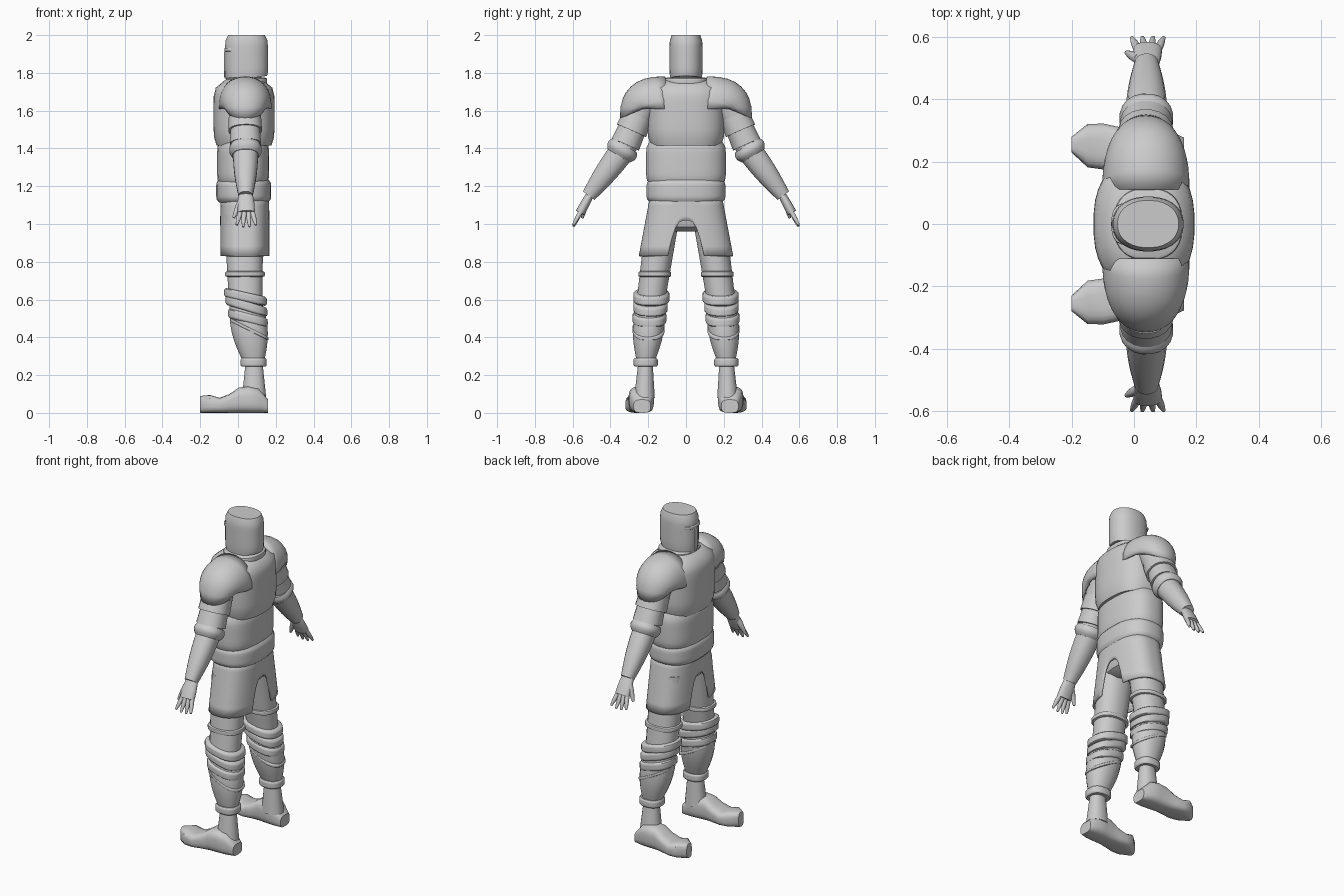
import bpy, bmesh, math
from mathutils import Vector

cube = bpy.data.objects.get("Cube")
if cube:
    bpy.data.objects.remove(cube)

X, Y, Z = Vector((1, 0, 0)), Vector((0, 1, 0)), Vector((0, 0, 1))

# Joints of one side of the body
hip, knee = Vector((.03, .12, 1.05)), Vector((.04, .185, .6))
ankle, heel = Vector((.085, .215, .25)), Vector((.085, .22, .08))
shoulder, elbow = Vector((.035, .22, 1.65)), Vector((.04, .335, 1.39))
wrist, knuckle = Vector((.04, .515, 1.15)), Vector((.044, .56, 1.06))

grey = bpy.data.materials.new("plain_grey")
grey.use_nodes = True
grey.diffuse_color = (.6, .6, .6, 1)
grey.node_tree.nodes["Principled BSDF"].inputs["Base Color"].default_value = grey.diffuse_color


def finish(name, bm, mirror=False, thickness=0):
    """Turn a bmesh into a shaded object, optionally mirrored across the body."""
    bmesh.ops.recalc_face_normals(bm, faces=bm.faces)
    mesh = bpy.data.meshes.new(name)
    bm.to_mesh(mesh)
    bm.free()
    mesh.materials.append(grey)
    ob = bpy.data.objects.new(name, mesh)
    bpy.context.collection.objects.link(ob)
    bpy.context.view_layer.objects.active = ob
    ob.select_set(True)
    bpy.ops.object.shade_smooth_by_angle(angle=math.radians(40))
    ob.select_set(False)
    if thickness:
        ob.modifiers.new("Thickness", 'SOLIDIFY').thickness = thickness
    if mirror:
        reflection = ob.modifiers.new("Mirror", 'MIRROR')
        reflection.use_axis = (False, True, False)
        reflection.use_mirror_merge = False


def oval(i, sides, power):
    """Point on a unit superellipse."""
    angle = 2 * math.pi * (i + .5) / sides
    c, s = math.cos(angle), math.sin(angle)
    return (math.copysign(abs(c) ** (2 / power), c),
            math.copysign(abs(s) ** (2 / power), s))


def skin_sheet(bm, rows, closed):
    """Join neighbouring rows of vertices with quads."""
    for low, high in zip(rows, rows[1:]):
        count = len(low)
        for i in range(count if closed else count - 1):
            j = (i + 1) % count
            bm.faces.new((low[i], low[j], high[j], high[i]))


def loft(rings, normal, sides=20, power=2.2, lean=0):
    """Closed skin over ovals given as (centre, radius_u, radius_v)."""
    bm = bmesh.new()
    u = Y if normal == X else (X - normal * X.dot(normal)).normalized()
    v = normal.cross(u)
    rows = []
    for centre, radius_u, radius_v in rings:
        row = []
        for i in range(sides):
            a, b = oval(i, sides, power)
            row.append(bm.verts.new(centre + (u + normal * lean) * a * radius_u + v * b * radius_v))
        rows.append(row)
    skin_sheet(bm, rows, closed=True)
    bm.faces.new(rows[0][::-1])
    bm.faces.new(rows[-1])
    return bm


def limb(name, start, end, first, last, bulge=0, flat=.95, level=False):
    """Tapering mirrored tube between two joints."""
    steps = 8
    rings = []
    for k in range(steps + 1):
        t = k / steps
        radius = first + (last - first) * t + bulge * math.sin(math.pi * t)
        rings.append((start.lerp(end, t), radius, radius * flat))
    normal = Z if level else (end - start).normalized()
    finish(name, loft(rings, normal), mirror=True)


def drum(centre, height, depth, width, pinch_low=.1, pinch_high=.1, sides=32, power=2.5, lean=0):
    """Upright barrel whose ends are rounded in; depth and width are radii."""
    steps = 8
    rings = []
    for k in range(steps + 1):
        t = 2 * k / steps - 1
        scale = 1 - (pinch_high if t > 0 else pinch_low) * abs(t) ** 6
        rings.append((centre + Z * height * t / 2, depth * scale, width * scale))
    return loft(rings, Z, sides, power, lean)


def strap(name, start, end, along, height, depth, width, lean=0):
    """Padded band around a leg."""
    finish(name, drum(start.lerp(end, along), height, depth, width, sides=20, lean=lean), mirror=True)


# Helmet with recessed eye openings and a lower chin
helmet = drum(Vector((.045, 0, 1.885)), .23, .114, .088, pinch_low=.05, pinch_high=.14, power=2.2)
for vert in helmet.verts:
    if vert.co.z < 1.78:
        vert.co.z += (vert.co.x - .045) / 8
eyes = []
for face in helmet.faces:
    middle = face.calc_center_median()
    if 1.86 < middle.z < 1.91 and middle.x < -.02 and abs(middle.y) > .012:
        eyes.append(face)
bmesh.ops.inset_region(helmet, faces=eyes, thickness=.002, depth=-.016)
finish("helmet", helmet)
finish("nose_guard", drum(Vector((-.064, 0, 1.845)), .15, .01, .013, sides=8))
finish("brow_plate", drum(Vector((-.03, 0, 1.923)), .02, .043, .066, sides=16))

# Trunk armour
finish("neck", drum(Vector((.045, 0, 1.75)), .14, .08, .08))
finish("collar", drum(Vector((.045, 0, 1.755)), .04, .11, .115))
finish("breastplate", drum(Vector((.032, 0, 1.59)), .35, .162, .205, pinch_high=.4))
finish("abdomen", drum(Vector((.027, 0, 1.32)), .24, .138, .212, pinch_low=.12))
finish("belt", drum(Vector((.03, 0, 1.175)), .12, .146, .21))
finish("pelvis", drum(Vector((.035, 0, 1.06)), .2, .11, .16, pinch_low=.5))

# Skirt with an arch cut front and back
skirt = bmesh.new()
sides, levels, hem, waist = 96, 6, .83, 1.15
rows = [[] for level in range(levels + 1)]
for i in range(sides):
    a, b = oval(i, sides, 2.6)
    across = min(abs(b) / .36, 1)
    low = hem + .19 * (1 - across ** 3) ** .6
    for k, row in enumerate(rows):
        z = low + (waist - low) * k / levels
        flare = (waist - z) / (waist - hem)
        row.append(skirt.verts.new((.036 + a * (.128 + .006 * flare), b * (.19 + .06 * flare), z)))
skin_sheet(skirt, rows, closed=True)
finish("skirt", skirt, thickness=.012)

# Legs with leaning straps
limb("thighs", hip, knee, .105, .09, flat=.85, level=True)
limb("lower_legs", knee, ankle, .085, .048, bulge=.03, flat=.85, level=True)
limb("ankles", ankle, heel, .047, .065, flat=.85, level=True)
strap("thigh_straps", hip, knee, .7, .03, .106, .088)
strap("knee_upper_straps", hip, knee, .97, .05, .114, .096, lean=-.22)
strap("knee_lower_straps", knee, ankle, .1, .05, .112, .092, lean=-.3)
strap("greave_rims", knee, ankle, .28, .05, .106, .09, lean=-.25)
strap("greave_straps", knee, ankle, .45, .02, .103, .086, lean=-.5)
strap("ankle_cuffs", knee, ankle, .95, .045, .07, .065)

# Boots, evenly spaced sections from heel to upturned toe
heights = (.07, .13, .14, .135, .1, .08, .095, .09)
widths = (.045, .065, .066, .062, .066, .074, .07, .025)
sections = []
for k, (height, width) in enumerate(zip(heights, widths)):
    reach = k / (len(heights) - 1)
    middle = Vector((.16 - .36 * reach, .232 + .022 * reach, height / 2))
    sections.append((middle, width, height / 2))
finish("boots", loft(sections, X, power=3.2), mirror=True)

# Shoulder guards: arched shells swept from the collar to the lip
shell = bmesh.new()
rows, arc, sweep = [], 20, 8
for k in range(sweep + 1):
    t = k / sweep
    turn = t * math.pi / 2
    ridge_y = .11 + .24 * math.sin(turn) ** .8
    ridge_z = 1.56 + .222 * max(math.cos(turn), 0) ** .8
    edge_y, edge_z = .11 + .115 * t, 1.61
    reach = .14 - .04 * t ** 3
    row = []
    for i in range(arc + 1):
        swing = math.pi * (i / arc - .5)
        rise = max(math.cos(swing), 0) ** .75
        row.append(shell.verts.new((.038 + reach * math.sin(swing),
                                    edge_y + (ridge_y - edge_y) * rise,
                                    edge_z + (ridge_z - edge_z) * rise)))
    rows.append(row)
skin_sheet(shell, rows, closed=False)
finish("shoulder_guards", shell, mirror=True, thickness=.012)

# Arms with overlapping plates
limb("upper_arms", shoulder, elbow, .09, .068)
limb("upper_arm_plates", shoulder.lerp(elbow, .3), shoulder.lerp(elbow, .6), .086, .09)
limb("lower_arm_plates", shoulder.lerp(elbow, .6), shoulder.lerp(elbow, .88), .079, .084)
limb("elbow_guards", shoulder.lerp(elbow, .9), elbow.lerp(wrist, .12), .077, .07, bulge=.013, flat=1)
limb("forearms", elbow, wrist, .068, .038, bulge=.007, flat=1)

# Hands with splayed fingers and a forward thumb
limb("palms", wrist.lerp(elbow, .08), knuckle, .034, .046, bulge=.004, flat=.55)
for finger in range(4):
    side = finger - 1.5
    root = knuckle + X * side * .022
    tip = root + Vector((side * .012, .037, .01 * abs(side) - .08))
    limb(f"fingers_{finger + 1}", root, tip, .013, .006, bulge=.002)
thumb_root = wrist.lerp(knuckle, .3) - X * .025
limb("thumbs", thumb_root, thumb_root + Vector((-.04, .02, -.09)), .017, .007, bulge=.003)
